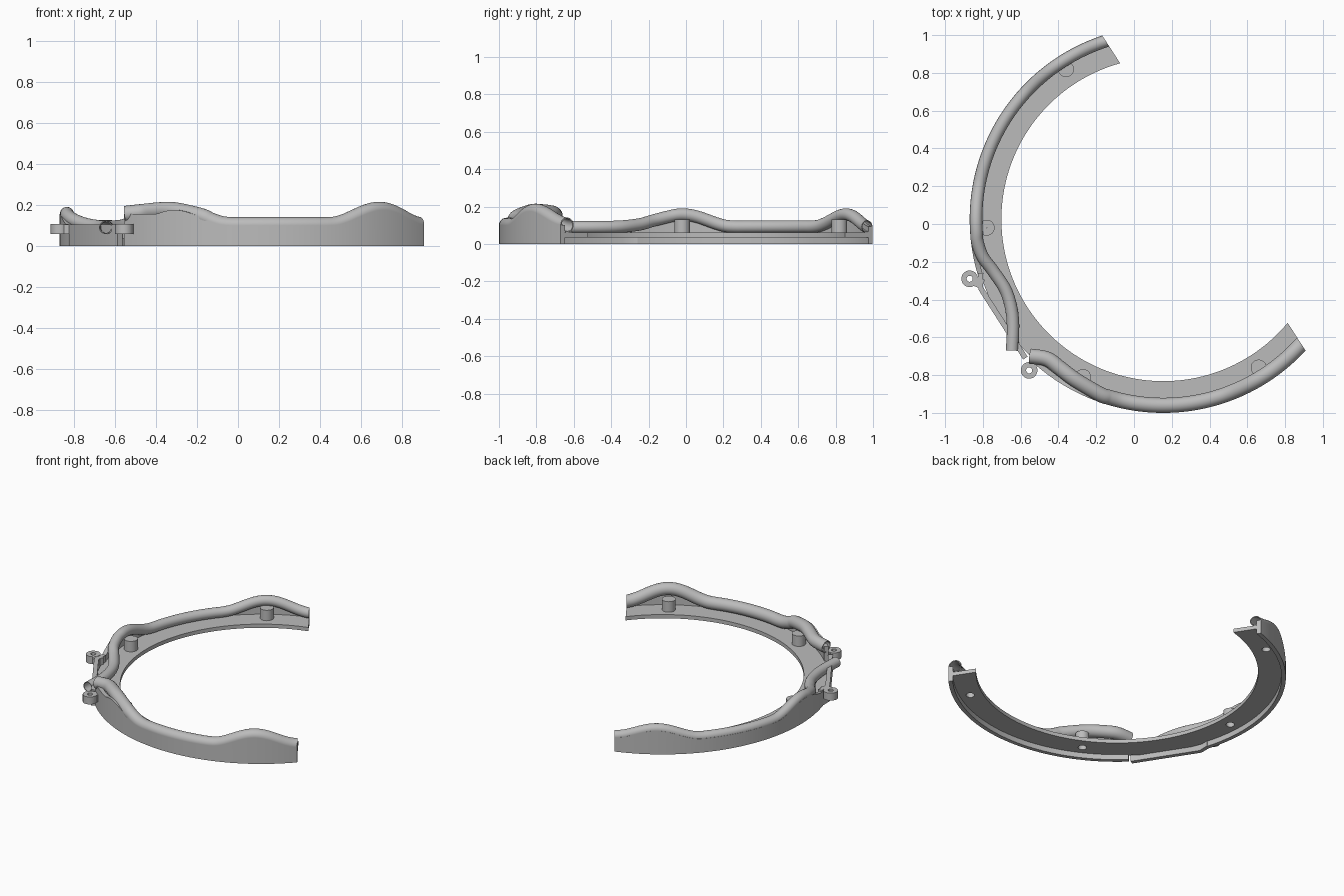
import bpy, bmesh
from math import sin, cos, pi, radians, hypot
from mathutils import Vector

if "Cube" in bpy.data.objects:
    bpy.data.objects.remove(bpy.data.objects["Cube"], do_unlink=True)

grey = bpy.data.materials.new("light grey")
grey.use_nodes = True
grey.diffuse_color = (0.5, 0.5, 0.5, 1)
grey.node_tree.nodes["Principled BSDF"].inputs["Base Color"].default_value = (0.5, 0.5, 0.5, 1)

CENTRE = Vector((0.155, 0.025, 0))
CUT_NORMAL = Vector((0.84, 0.542, 0)).normalized()
CUT_POINT = CENTRE + CUT_NORMAL * 0.256
UP = Vector((0, 0, 1))


def polar(r, deg, z=0.0):
    return CENTRE + Vector((r * cos(radians(deg)), r * sin(radians(deg)), z))


def bump(deg, base, height, peaks, width):
    """Rail height: a level run that swells over each post."""
    z = base
    for p in peaks:
        d = abs(deg - p)
        if d < width:
            z += height * (1 + cos(pi * d / width)) / 2
    return z


def skin(name, rows, ring=False, cut=False, hollow=False):
    """Join closed cross-sections; ring links last to first, cut trims the open side."""
    bm = bmesh.new()
    vs = [[bm.verts.new(p) for p in row] for row in rows]
    n = len(vs[0])
    for i in range(len(vs) if ring else len(vs) - 1):
        a, b = vs[i], vs[(i + 1) % len(vs)]
        for j in range(n):
            k = (j + 1) % n
            bm.faces.new((a[j], a[k], b[k], b[j]))
    if not ring:
        bm.faces.new(vs[0])
        bm.faces.new(vs[-1])
    if cut:
        bmesh.ops.bisect_plane(bm, geom=bm.verts[:] + bm.edges[:] + bm.faces[:],
                               plane_co=CUT_POINT, plane_no=CUT_NORMAL, clear_outer=True)
        rim = [e for e in bm.edges if e.is_boundary]
        if hollow:
            bmesh.ops.bridge_loops(bm, edges=rim)
        else:
            bmesh.ops.holes_fill(bm, edges=rim)
    bmesh.ops.recalc_face_normals(bm, faces=bm.faces[:])
    me = bpy.data.meshes.new(name)
    bm.to_mesh(me)
    bm.free()
    me.materials.append(grey)
    ob = bpy.data.objects.new(name, me)
    bpy.context.collection.objects.link(ob)
    bpy.ops.object.select_all(action="DESELECT")
    ob.select_set(True)
    bpy.context.view_layer.objects.active = ob
    bpy.ops.object.shade_smooth_by_angle(angle=radians(35))
    return ob


def smooth_path(pts, steps=5):
    """Catmull-Rom curve through the points."""
    out = []
    for i in range(len(pts) - 1):
        a, b, c, d = pts[max(i - 1, 0)], pts[i], pts[i + 1], pts[min(i + 2, len(pts) - 1)]
        for s in range(steps):
            t = s / steps
            out.append(0.5 * (2 * b + (c - a) * t + (2 * a - 5 * b + 4 * c - d) * t * t
                              + (3 * b - a - 3 * c + d) * t ** 3))
    return out + [pts[-1]]


def frames(path):
    for i, p in enumerate(path):
        t = (path[min(i + 1, len(path) - 1)] - path[max(i - 1, 0)]).normalized()
        side = t.cross(UP).normalized()
        yield p, side, side.cross(t)


def tube(name, path, r, bore):
    def rows(rad):
        return [[p + s * rad * cos(2 * pi * j / 24) + u * rad * sin(2 * pi * j / 24)
                 for j in range(24)] for p, s, u in frames(path)]
    return skin(name, rows(r) + rows(bore)[::-1], ring=True, cut=True, hollow=True)


def wall(name, path, half, bottom=0.0, cut=True):
    """Upright strip along a path whose z gives the top edge."""
    rows = []
    for p, s, u in frames(path):
        s = s * half
        low = Vector((p.x, p.y, bottom))
        rows.append([low - s, low + s, p + s, p - s])
    return skin(name, rows, cut=cut)


def lathe(name, x, y, profile, n=32):
    return skin(name, [[Vector((x + r * cos(2 * pi * i / n), y + r * sin(2 * pi * i / n), z))
                        for r, z in profile] for i in range(n)], ring=True)


def front_z(a):
    return bump(a, 0.10, 0.075, (243, 302.8), 16)


def back_z(a):
    return bump(a, 0.092, 0.065, (123, 182.5), 16)


# Flat inner ledge
ledge = skin("base_ledge", [[polar(r, a, z) for r, z in
             ((0.857, 0.035), (1.01, 0.035), (1.01, 0.06), (0.857, 0.06))]
             for a in range(96, 331, 2)], cut=True)

# Front rail: starts inside the ring and sweeps out to the rim
lead = [Vector(p) for p in ((-0.55, -0.70, 0.155), (-0.46, -0.715, 0.165),
                            (-0.39, -0.765, 0.172), (-0.31, -0.825, 0.173))]
front = lead + [polar(0.985, a, front_z(a)) for a in range(250, 328, 3)]
tube("front_rail", smooth_path(front), 0.04, 0.034)

# Back rail: follows the rim then dips inward under the joint
tail = [Vector(p) for p in ((-0.80, -0.175, 0.125), (-0.745, -0.25, 0.104), (-0.675, -0.36, 0.092),
                            (-0.642, -0.50, 0.09), (-0.645, -0.67, 0.09))]
back = [polar(0.991, a, back_z(a)) for a in range(97, 188, 3)] + tail
tube("back_rail", smooth_path(back), 0.033, 0.028)

# Outer walls below the rails
wall("front_wall", [polar(1.012, a, max(front_z(a), 0.155 if a < 243 else 0))
                    for a in range(226, 328)], 0.013)
wall("back_wall", [polar(1.012, a, back_z(a)) for a in range(97, 198)], 0.013)
wall("joint_wall", [Vector((-0.812, -0.26, 0.105)), Vector((-0.812, -0.34, 0.105)),
                    Vector((-0.575, -0.71, 0.105))], 0.014, cut=False)

# Screw lugs at the joint
for side, x, y, ax, ay in (("back", -0.87, -0.29, -0.80, -0.32), ("front", -0.555, -0.775, -0.52, -0.72)):
    lathe(side + "_lug", x, y, ((0.016, 0.057), (0.044, 0.057), (0.044, 0.107), (0.016, 0.107)))
    d = Vector((ax - x, ay - y, 0)).normalized() * 0.035
    wall(side + "_lug_neck", [Vector((x + d.x, y + d.y, 0.105)), Vector((ax, ay, 0.105))],
         0.026, bottom=0.058, cut=False)

# Hollow posts, with matching holes through the ledge
for i, (x, y) in enumerate(((-0.78, -0.02), (-0.36, 0.82), (-0.27, -0.81), (0.66, -0.76))):
    lathe("post_%d" % (i + 1), x, y, ((0.026, 0.035), (0.042, 0.04), (0.042, 0.13),
                                      (0.0005, 0.13), (0.0005, 0.11), (0.026, 0.11)))
    bpy.ops.mesh.primitive_cylinder_add(vertices=32, radius=0.0265, depth=0.1, location=(x, y, 0.05))
    cutter = bpy.context.object
    cutter.name = "hole_cutter_%d" % (i + 1)
    mod = ledge.modifiers.new("hole", "BOOLEAN")
    mod.object = cutter
    mod.operation = "DIFFERENCE"
    mod.solver = "EXACT"
    cutter.hide_render = True
    cutter.hide_set(True)
